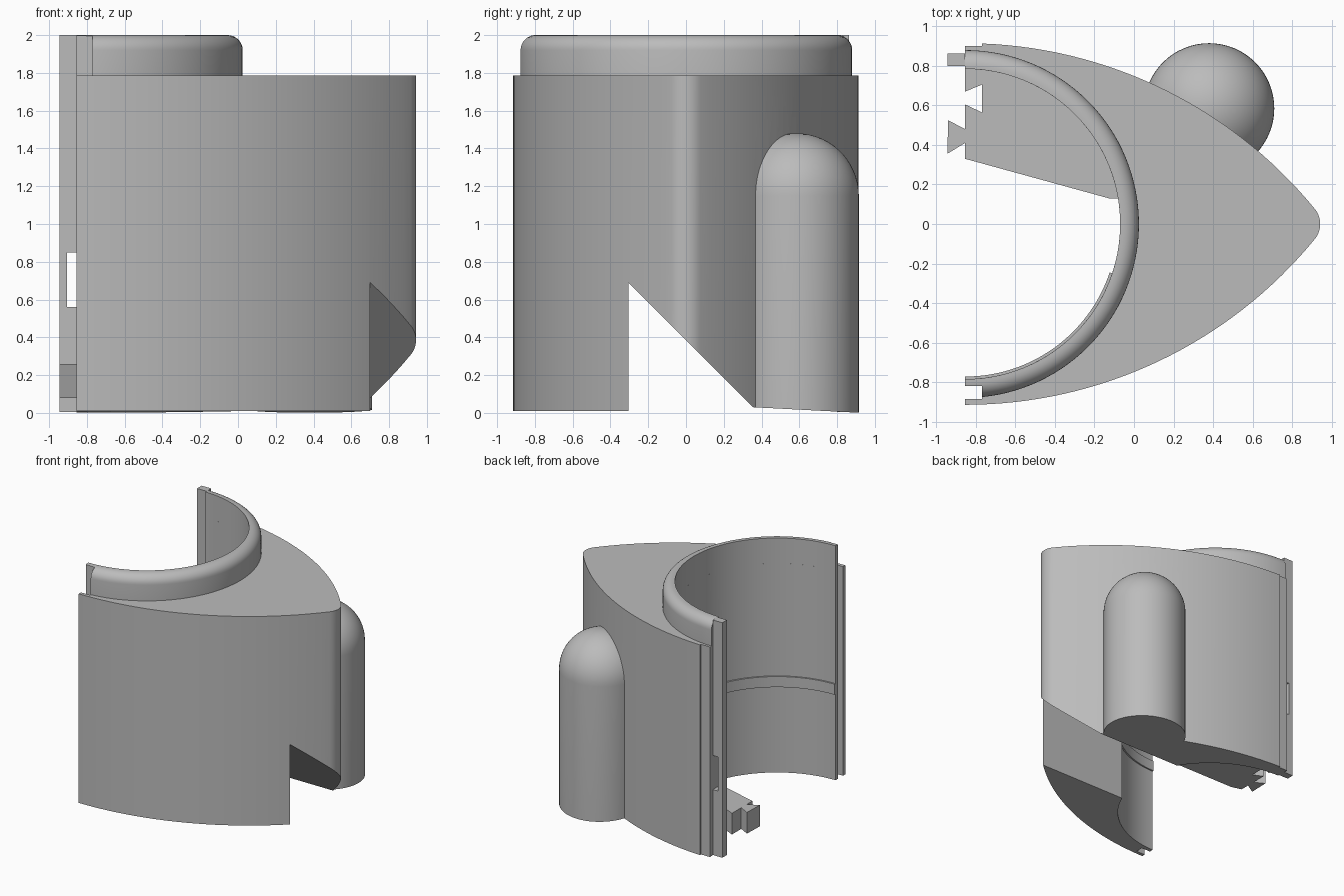
import bpy, bmesh, math
from math import sin, cos, radians

if "Cube" in bpy.data.objects:
    bpy.data.objects.remove(bpy.data.objects["Cube"])

grey = bpy.data.materials.new("plain grey")
grey.diffuse_color = (0.5, 0.5, 0.5, 1)
grey.use_nodes = True
grey.node_tree.nodes["Principled BSDF"].inputs["Base Color"].default_value = grey.diffuse_color

CX = -0.855            # bore axis
BORE, COLLAR = 0.785, 0.88
DECK, TOP = 1.785, 2.0


def finish(name, bm):
    bmesh.ops.remove_doubles(bm, verts=bm.verts, dist=1e-5)
    bmesh.ops.recalc_face_normals(bm, faces=bm.faces)
    me = bpy.data.meshes.new(name)
    bm.to_mesh(me)
    bm.free()
    me.materials.append(grey)
    ob = bpy.data.objects.new(name, me)
    bpy.context.collection.objects.link(ob)
    return ob


def prism(name, pts, a, b, axis="z"):
    """Extrude a 2D outline from a to b along an axis."""
    place = {"z": lambda p, t: (p[0], p[1], t),
             "y": lambda p, t: (p[0], t, p[1]),
             "x": lambda p, t: (t, p[0], p[1])}[axis]
    bm = bmesh.new()
    lo = [bm.verts.new(place(p, a)) for p in pts]
    hi = [bm.verts.new(place(p, b)) for p in pts]
    bm.faces.new(lo)
    bm.faces.new(hi)
    for i in range(len(pts)):
        j = (i + 1) % len(pts)
        bm.faces.new((lo[i], lo[j], hi[j], hi[i]))
    return finish(name, bm)


def lathe(name, prof, cx, cy, a0, a1, n):
    """Sweep a closed (radius, z) outline around a vertical axis."""
    bm = bmesh.new()
    rings = []
    for k in range(n + 1):
        t = radians(a0 + (a1 - a0) * k / n)
        rings.append([bm.verts.new((cx + r * cos(t), cy + r * sin(t), z)) for r, z in prof])
    for p, q in zip(rings, rings[1:]):
        for i in range(len(prof)):
            j = (i + 1) % len(prof)
            bm.faces.new((p[i], p[j], q[j], q[i]))
    if a1 - a0 < 360:
        bm.faces.new(rings[0])
        bm.faces.new(rings[-1])
    return finish(name, bm)


def boolean(ob, other, op="DIFFERENCE"):
    m = ob.modifiers.new("cut", "BOOLEAN")
    m.operation, m.solver, m.object = op, "EXACT", other
    dg = bpy.context.evaluated_depsgraph_get()
    me = bpy.data.meshes.new_from_object(ob.evaluated_get(dg))
    ob.modifiers.clear()
    ob.data = me


def arc(cx, cy, r, a0, a1, n):
    return [(cx + r * cos(radians(a0 + (a1 - a0) * i / n)),
             cy + r * sin(radians(a0 + (a1 - a0) * i / n))) for i in range(n + 1)]


# Hull outline: two large arcs meeting in a rounded nose, with a half-round bore
D, NR = 1.372, 0.12
R = D + 0.915
nose_x = CX + math.sqrt((R - NR) ** 2 - D ** 2)
ang = math.degrees(math.atan2(D, nose_x - CX))
step = math.degrees(math.acos(0.085 / R))
outline = arc(CX, D, R, -90, -ang, 32)
outline += arc(nose_x, 0, NR, -ang, ang, 10)[1:-1]
outline += arc(CX, -D, R, ang, step, 30)
outline += [(-0.77, 0.9), (CX, 0.9)]
outline += arc(CX, 0, BORE, 90, -90, 48)
outline += [(CX, -0.82), (-0.77, -0.82), (-0.77, -0.885), (CX, -0.885)]
hull = prism("hull", outline, 0, DECK)

# Round side tower with a domed top
TR = 0.33
dome = [(TR * cos(radians(a)), 1.15 + TR * sin(radians(a))) for a in range(0, 91, 6)]
dome[-1] = (0, 1.15 + TR)
tower = lathe("side_tower", [(0, 0), (TR, 0)] + dome, 0.38, 0.585, 0, 360, 64)
boolean(hull, tower, "UNION")
bpy.data.objects.remove(tower)

# Floor plate with dovetail tab and socket
plate = prism("floor_plate", [
    (CX, 0.33), (-0.12, 0.128), (-0.06, 0.128)] + arc(CX, 0, BORE + 0.004, 10, 90, 24) + [
    (CX, 0.67), (-0.77, 0.705), (-0.77, 0.565), (CX, 0.605),
    (CX, 0.48), (-0.94, 0.525), (-0.945, 0.355), (CX, 0.41)], 0.08, 0.26)

# Sloping undercut through the whole base
wedge = prism("undercut_cutter", [
    (-1.2, -0.5), (-1.2, 0.01), (-0.305, 0.01), (-0.305, 0.69),
    (0.355, 0.03), (0.93, 0.0), (0.93, -0.5)], -1.5, 1.5, "x")
wedge.hide_render = True
boolean(hull, wedge)
boolean(plate, wedge)
bpy.data.objects.remove(wedge)

# Raised collar with rounded outer rim, notched at the front end
F = 0.08
rim = arc(COLLAR - F, TOP - F, F, 0, 90, 8)
collar = lathe("collar", [(BORE, DECK), (COLLAR, DECK)] + rim + [(BORE, TOP)],
               CX, 0, -90, 90, 64)
notch = prism("notch_cutter", [(-1, -1), (-0.77, -1), (-0.77, -0.82), (-1, -0.82)], 1.7, 2.1)
notch.hide_render = True
boolean(collar, notch)
bpy.data.objects.remove(notch)

# Joining tongue along the back end, with a small window
tongue = prism("joining_tongue", [
    (-0.945, 0.005), (CX, 0.005), (CX, 0.56), (-0.905, 0.56),
    (-0.905, 0.85), (CX, 0.85), (CX, TOP), (-0.945, TOP)], 0.8, 0.862, "y")

# Thin raised band inside the bore
band = lathe("bore_band", [(0.772, 0.74), (BORE + 0.003, 0.74),
                           (BORE + 0.003, 0.83), (0.772, 0.83)], CX, 0, -90, -18.5, 32)

for ob in (hull, plate, collar, tongue, band):
    bpy.ops.object.select_all(action="DESELECT")
    ob.select_set(True)
    bpy.context.view_layer.objects.active = ob
    bpy.ops.object.shade_smooth_by_angle(angle=radians(25))
